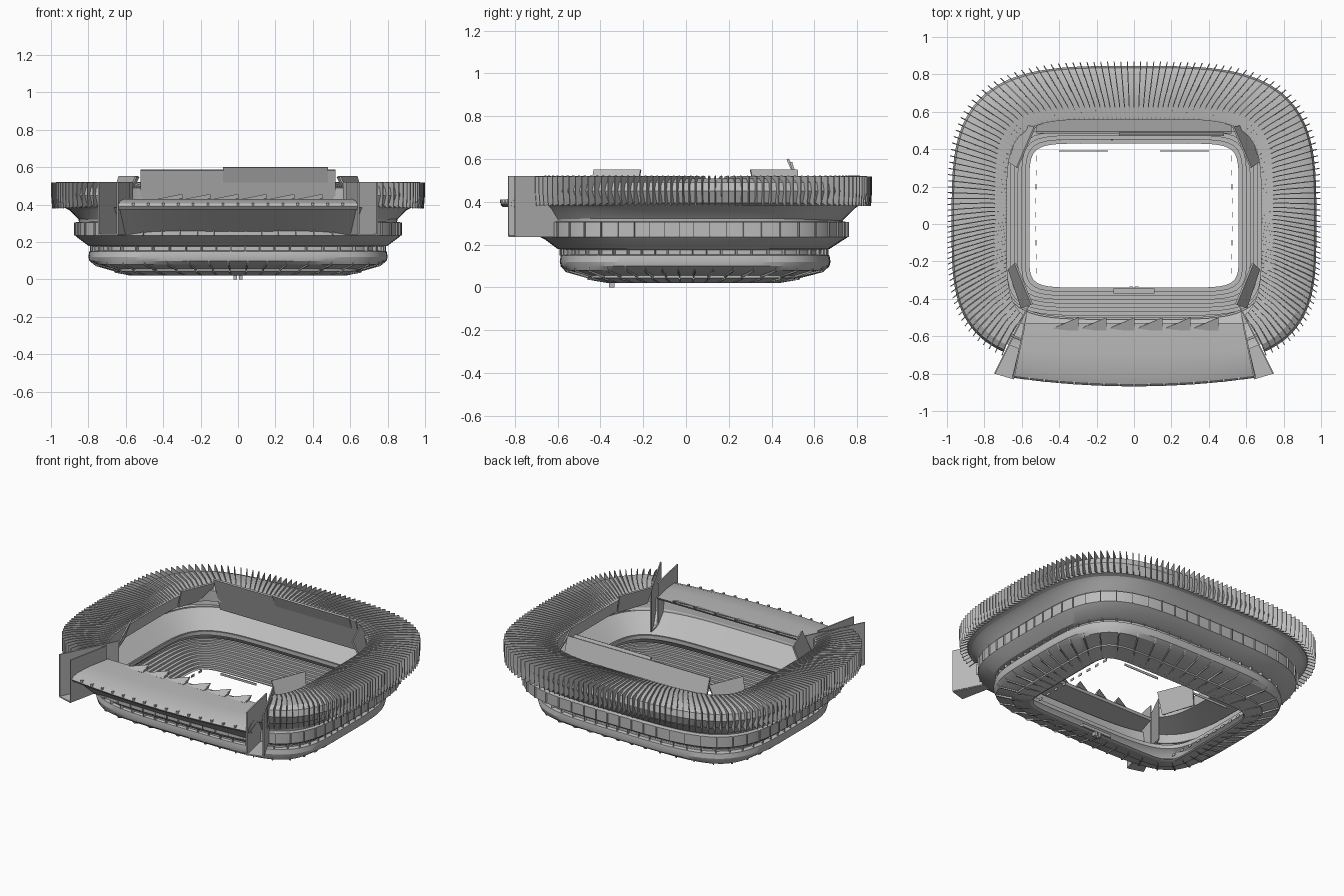
import bpy, bmesh
from math import cos, sin, radians, tau

cube = bpy.data.objects.get("Cube")
if cube:
    bpy.data.objects.remove(cube, do_unlink=True)

grey = bpy.data.materials.new("concrete_grey")
grey.use_nodes = True
grey.diffuse_color = (0.5, 0.5, 0.5, 1)
grey.node_tree.nodes["Principled BSDF"].inputs["Base Color"].default_value = (0.5, 0.5, 0.5, 1)


def make(name, strips, closed=False, quads=(), thick=0, smooth=True):
    """Mesh from lofted strips of point rows, plus loose polygons."""
    bm = bmesh.new()
    for rows in strips:
        grid = [[bm.verts.new(p) for p in row] for row in rows]
        for r0, r1 in zip(grid, grid[1:]):
            n = len(r0)
            for i in range(n if closed else n - 1):
                j = (i + 1) % n
                bm.faces.new((r0[i], r0[j], r1[j], r1[i]))
    for q in quads:
        bm.faces.new([bm.verts.new(p) for p in q])
    bmesh.ops.recalc_face_normals(bm, faces=bm.faces)
    mesh = bpy.data.meshes.new(name)
    bm.to_mesh(mesh)
    bm.free()
    mesh.materials.append(grey)
    ob = bpy.data.objects.new(name, mesh)
    bpy.context.collection.objects.link(ob)
    if thick:
        mod = ob.modifiers.new("thickness", "SOLIDIFY")
        mod.thickness, mod.offset = thick, 0
    if smooth:
        bpy.ops.object.select_all(action="DESELECT")
        ob.select_set(True)
        bpy.context.view_layer.objects.active = ob
        bpy.ops.object.shade_smooth_by_angle(angle=radians(25))
    return ob


def plan(row, t):
    """Point on a rounded plan: half width, front and back depth, squareness, height."""
    a, front, back, n, z = row
    c, s = cos(t), sin(t)
    r = (abs(c) ** n + abs(s) ** n) ** (-1 / n)
    return (a * r * c, (back if s > 0 else front) * r * s, z)


def ring(row, seg=128):
    return [plan(row, tau * i / seg) for i in range(seg)]


def on_roof(row, f):
    """Point at fraction f along the roof, which is open at the front."""
    s = radians(-45 - 7 * (row[0] - 0.68) / 0.32)
    return plan(row, s + (tau / 2 - 2 * s) * f)


def lerp(p, q, f):
    return tuple(u + (v - u) * f for u, v in zip(p, q))


def box(name, x0, x1, y0, y1, z0, z1):
    rows = [[(x0, y0, z), (x1, y0, z), (x1, y1, z), (x0, y1, z)] for z in (z0, z1)]
    return make(name, [rows], True, rows, smooth=False)


def mirrored(polys):
    return polys + [[(-x, y, z) for x, y, z in p] for p in polys]


# Outer facade: stacked bands
facade = [(.57, .36, .43, 9, .02), (.66, .46, .53, 7, .045), (.66, .46, .53, 7, .055),
          (.76, .56, .64, 5, .08), (.795, .585, .67, 4, .1), (.8, .59, .675, 4, .12),
          (.795, .585, .67, 4, .15), (.77, .57, .65, 4, .155), (.77, .57, .65, 4, .175),
          (.8, .6, .67, 4, .18), (.86, .66, .74, 4, .225), (.87, .68, .755, 4, .235),
          (.87, .68, .755, 4, .305), (.84, .66, .73, 4, .31), (.86, .67, .75, 4, .33),
          (.9, .7, .79, 3.7, .37), (.93, .72, .81, 3.5, .385)]
make("facade", [[ring(r) for r in facade]], True)

# Facade posts
posts = []
for i in range(64):
    t = tau * (i + .5) / 64
    posts.append([[plan(r, t) for r in pair] for pair in (
        ((.86, .67, .745, 4, .235), (.86, .67, .745, 4, .305)),
        ((.877, .687, .762, 4, .235), (.877, .687, .762, 4, .305)))])
    posts.append([[plan(r, t) for r in pair] for pair in (
        ((.77, .57, .65, 4, .15), (.77, .57, .65, 4, .18)),
        ((.79, .59, .665, 4, .15), (.79, .59, .665, 4, .18)))])
make("facade_posts", posts, thick=.006, smooth=False)

# Radial beams under the bowl
beams = []
for i in range(48):
    t = tau * (i + .5) / 48
    beams.append([[plan(r, t) for r in facade[:5]],
                  [plan((*r[:4], r[4] - .008 * (0 < k < 4)), t) for k, r in enumerate(facade[:5])]])
make("bowl_beams", beams, thick=.008, smooth=False)

# Lower seating: stepped rows
low, high = (.56, .34, .43, 9, .025), (.74, .53, .62, 5, .14)
steps = [(.57, .36, .43, 9, .02), low]
for i in range(9):
    inner, outer = lerp(low, high, i / 9), lerp(low, high, (i + 1) / 9)
    steps += [(*outer[:4], inner[4]), outer]
make("lower_seating", [[ring(r) for r in steps]], True, smooth=False)

# Upper seating with its front parapet
upper = [(.75, .54, .63, 5, .14), (.73, .52, .61, 5, .17), (.7, .5, .58, 5, .185),
         (.7, .5, .58, 5, .21), (.71, .51, .59, 5, .21), (.71, .51, .59, 5, .195),
         (.85, .66, .73, 4, .3), (.86, .67, .74, 4, .38)]
make("upper_seating", [[ring(r) for r in upper]], True)

# Roof ring, open at the front
roof = [(.68, .56, .56, 5, .42), (.68, .56, .56, 5, .49), (.78, .63, .66, 4.5, .508),
        (.92, .72, .79, 3.7, .508), (.965, .75, .835, 3.5, .49), (.975, .76, .845, 3.5, .45),
        (.95, .74, .825, 3.5, .395), (.9, .7, .78, 3.5, .38)]
SEG = 120
make("roof", [[[on_roof(r, i / SEG) for i in range(SEG + 1)] for r in roof + roof[:1]]])

# Roof fins: blades that follow the roof and project at the eave
edge = [(.69, .565, .57, 5, .497), (.78, .63, .66, 4.5, .518), (.94, .735, .81, 3.6, .522),
        (.998, .778, .868, 3.5, .518), (.998, .778, .868, 3.5, .44), (.993, .774, .864, 3.5, .38)]
fins = []
FINS = 140
for i in range(FINS + 1):
    fins.append([[on_roof(r, i / FINS) for r in rows] for rows in (roof[1:7], edge)])
make("roof_fins", fins, thick=.005, smooth=False)

# Raised screens on the inner roof edge
make("rear_screen", [], quads=[
    [(-.52, .49, .585), (.52, .49, .585), (.52, .56, .36), (-.52, .56, .36)],
    [(-.08, .475, .6), (.48, .475, .6), (.48, .51, .52), (-.08, .51, .52)]],
    thick=.012, smooth=False)
make("corner_screens", [], quads=mirrored([
    [(.545, -.43, .55), (.635, -.21, .55), (.67, -.24, .42), (.6, -.45, .42)],
    [(.53, .52, .55), (.625, .3, .55), (.67, .33, .42), (.6, .53, .42)]]),
    thick=.01, smooth=False)

# Front canopy and the sloping wall below it: y, z, half width
canopy = [(-.54, .415, .585), (-.53, .43, .585), (-.7, .43, .615), (-.81, .42, .64),
          (-.855, .405, .65), (-.868, .39, .65), (-.855, .375, .65), (-.83, .38, .645),
          (-.66, .24, .6)]
rows = []
for y, z, w in canopy:
    bow = .045 * (-y - .53) / .33
    rows.append([(w * k / 12, y + bow * (k / 12) ** 2, z) for k in range(-12, 13)])
make("front_canopy", [rows])
make("canopy_underside", [[rows[0], rows[7]]])

# Sawtooth glazing along the canopy's inner edge
teeth = []
for i in range(6):
    x = -.45 + i * .15
    tip = (x + .15, -.5, .455)
    teeth += [[(x, -.565, .425), (x + .15, -.57, .43), tip],
              [(x + .15, -.57, .43), (x + .15, -.53, .425), tip]]
make("canopy_teeth", [], quads=teeth, thick=.004, smooth=False)

# Lamps along the canopy lip
for i in range(-7, 8):
    x = i * .08
    y = -.862 + .045 * (x / .65) ** 2
    box("canopy_lamp", x - .006, x + .006, y - .006, y + .01, .395, .41)

# Flanking walls at the front gap: two blades and a floor on each side
walls = []
a, b, c, d = (.565, -.44), (.745, -.8), (.645, -.83), (.585, -.54)
for p, q in ((a, b), (c, d)):
    walls.append([(*p, .24), (*q, .24), (*q, .52), (*p, .52)])
walls.append([(*p, .24) for p in (a, b, c, d)])
make("flanking_walls", [], quads=mirrored(walls), thick=.008, smooth=False)

# Pitch-side boards and benches
for s in (-1, 1):
    box("rear_board", s * .27 - .13, s * .27 + .13, .388, .392, .02, .035)
    for i in range(9):
        y = -.25 + i * .075
        x = s * (.525 - .06 * (y - .05) ** 2)
        box("side_board", x - .002, x + .002, y - .015, y + .015, .02, .035)
    box("bench_seat", s * .015 - .01, s * .015 + .01, -.36, -.335, 0, .03)
box("bench_canopy", -.11, .11, -.372, -.345, .035, .055)
